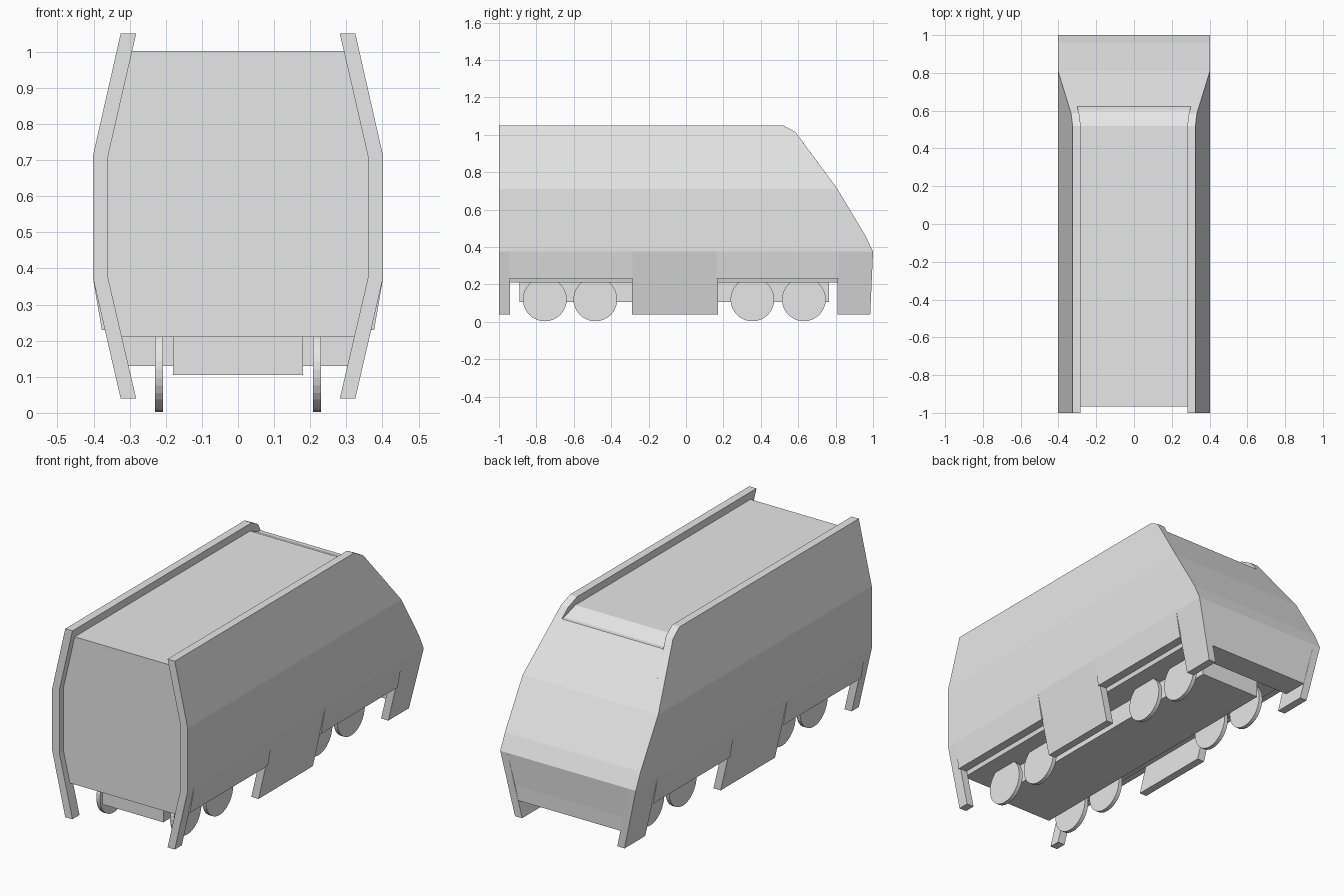
import bpy, bmesh, math

if "Cube" in bpy.data.objects:
    bpy.data.objects.remove(bpy.data.objects["Cube"])

grey = bpy.data.materials.new("light_grey")
grey.diffuse_color = (0.8, 0.8, 0.8, 1)
grey.use_nodes = True
grey.node_tree.nodes["Principled BSDF"].inputs["Base Color"].default_value = grey.diffuse_color


def finish(bm, name):
    bmesh.ops.recalc_face_normals(bm, faces=bm.faces)
    mesh = bpy.data.meshes.new(name)
    bm.to_mesh(mesh)
    bm.free()
    mesh.materials.append(grey)
    obj = bpy.data.objects.new(name, mesh)
    bpy.context.collection.objects.link(obj)
    return obj


def loft(name, rows):
    """Stack rectangles: each row is (z, x0, x1, y0, y1), bottom to top."""
    bm = bmesh.new()
    rings = [[bm.verts.new(p) for p in ((x0, y0, z), (x1, y0, z), (x1, y1, z), (x0, y1, z))]
             for z, x0, x1, y0, y1 in rows]
    for a, b in zip(rings, rings[1:]):
        for i in range(4):
            j = (i + 1) % 4
            bm.faces.new((a[i], a[j], b[j], b[i]))
    bm.faces.new(rings[0])
    bm.faces.new(rings[-1])
    return finish(bm, name)


def x_at(z, low, mid, high):
    """Half width of the barrel-shaped cross-section at height z."""
    if z < 0.375:
        return low + (mid - low) * (z - 0.04) / 0.335
    if z > 0.71:
        return mid + (high - mid) * (z - 0.71) / 0.34
    return mid


def outer(z):
    return x_at(z, 0.325, 0.402, 0.325)


def inner(z):
    return x_at(z, 0.282, 0.36, 0.282)


# Rear slope profile (z, y) shared by side shells
slope = [(0.375, 1.0), (0.46, 0.96), (0.71, 0.81), (1.015, 0.585), (1.05, 0.52)]

for side, s in (("right", 1), ("left", -1)):
    # Side shell following the sloping nose
    loft(side + "_shell", [(z, s * inner(z), s * outer(z), -1, y) for z, y in slope])
    # Skirts hanging to near the ground
    for part, y0, y1, low in (("front", -1, -0.94, -0.94), ("middle", -0.29, 0.17, 0.17),
                              ("rear", 0.81, 1.0, 0.985)):
        loft(f"{side}_{part}_skirt",
             [(0.04, s * inner(0.04), s * outer(0.04), y0, low),
              (0.375, s * inner(0.375), s * outer(0.375), y0, y1)])
    # Short panels above the wheels
    for part, y0, y1 in (("front", -0.945, -0.285), ("rear", 0.165, 0.815)):
        loft(f"{side}_{part}_wheel_panel",
             [(0.23, s * 0.33, s * 0.377, y0, y1), (0.375, s * 0.36, s * 0.402, y0, y1)])
    # Wheels
    for n, y in enumerate((-0.755, -0.485, 0.355, 0.63)):
        bpy.ops.mesh.primitive_cylinder_add(vertices=32, radius=0.117, depth=0.022,
                                            location=(s * 0.219, y, 0.12),
                                            rotation=(0, math.pi / 2, 0))
        wheel = bpy.context.object
        wheel.name = f"{side}_wheel_{n + 1}"
        wheel.data.materials.append(grey)

# Main body with recessed roof and flush nose
body = [(0.21, 0.99), (0.375, 1.0), (0.46, 0.96), (0.71, 0.81),
        (0.965, 0.622), (0.966, 0.60), (1.002, 0.52)]
loft("body", [(z, -inner(z), inner(z), -0.965, y) for z, y in body])

# Lower nose apron
loft("nose_apron", [(z, -inner(z), inner(z), 0.85, y) for z, y in ((0.13, 0.988), (0.21, 0.99))])

# Chassis block between the wheels
loft("chassis", [(z, -0.18, 0.18, -0.89, 0.765) for z in (0.105, 0.22)])
